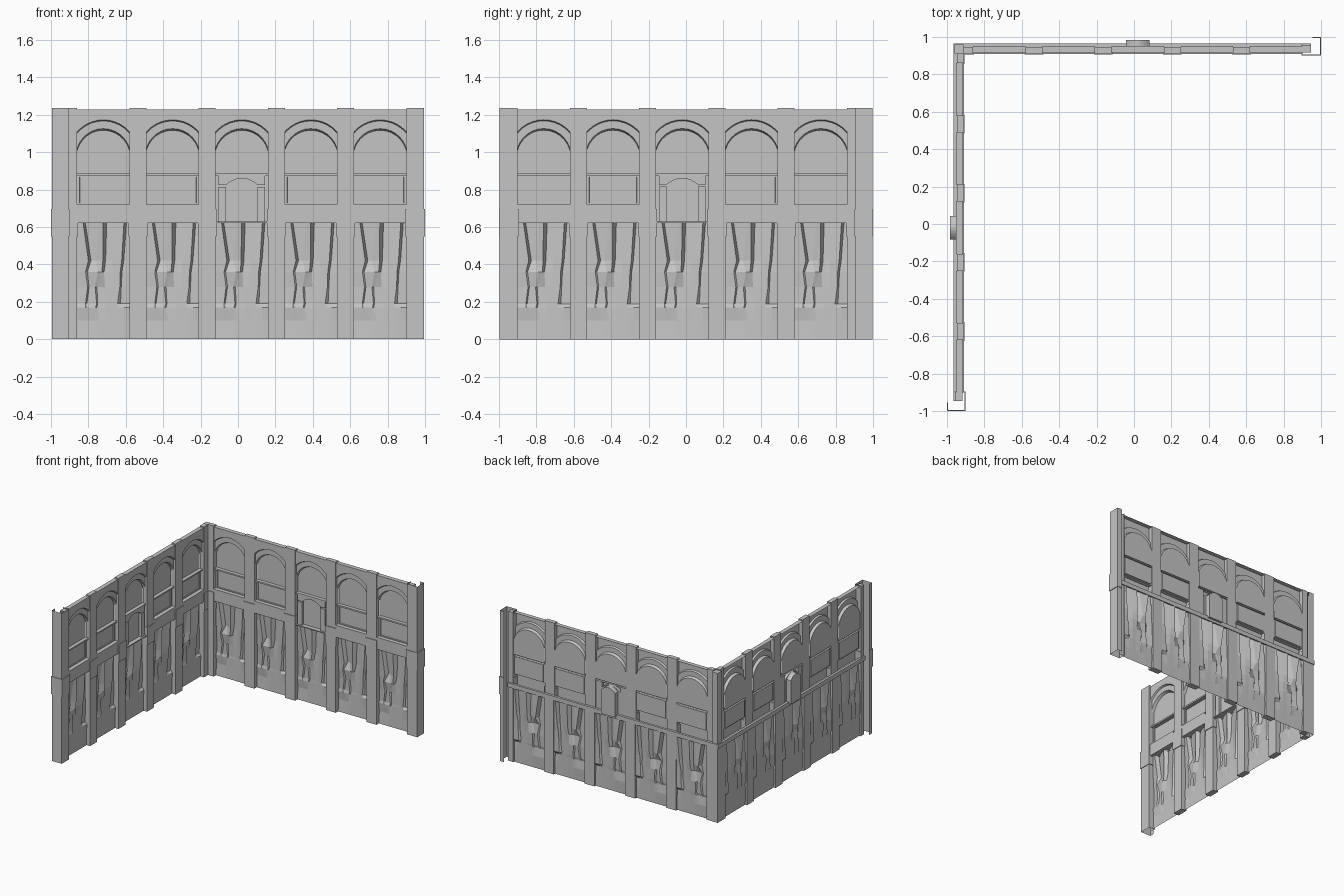
import bpy, bmesh, math
from mathutils import Matrix

cube = bpy.data.objects.get("Cube")
if cube:
    bpy.data.objects.remove(cube)

stone = bpy.data.materials.new("grey stone")
stone.use_nodes = True
stone.diffuse_color = (0.56, 0.56, 0.56, 1)
bsdf = stone.node_tree.nodes["Principled BSDF"]
bsdf.inputs["Base Color"].default_value = (0.56, 0.56, 0.56, 1)
bsdf.inputs["Roughness"].default_value = 0.9

# Local wall space: u along the wall, d depth away from the court, z up
HALF = 0.14          # half width of a bay
STEP = 0.37          # bay spacing
BAYS = [STEP * k for k in range(-2, 3)]
TOP = 1.227          # coping
CAP = 1.236          # pilaster caps


def loft(bm, rows):
    """Skin a sheet through rows of equal point counts."""
    grid = [[bm.verts.new(p) for p in row] for row in rows]
    for a, b in zip(grid, grid[1:]):
        for i in range(len(a) - 1):
            bm.faces.new((a[i], b[i], b[i + 1], a[i + 1]))


def band(bm, u0, u1, profile):
    """Horizontal moulding from a (d, z) profile listed top to bottom."""
    loft(bm, [[(u0, d, z), (u1, d, z)] for d, z in profile])


def column(bm, plan, z0, z1):
    """Vertical sheet from a (u, d) plan listed left to right."""
    loft(bm, [[(u, d, z1) for u, d in plan], [(u, d, z0) for u, d in plan]])


def plate(bm, pts):
    bm.faces.new([bm.verts.new(p) for p in pts])


def finish(bm, name, matrix):
    bmesh.ops.remove_doubles(bm, verts=bm.verts, dist=1e-5)
    me = bpy.data.meshes.new(name)
    bm.to_mesh(me)
    bm.free()
    me.materials.append(stone)
    me.transform(matrix)
    ob = bpy.data.objects.new(name, me)
    bpy.context.collection.objects.link(ob)


# Arched upper part, lofted from the coping down to the sill moulding
def arch(bm, c):
    us = [-HALF * math.cos(math.pi * i / 14) for i in range(15)]

    def line(d, z):
        return [(c + u, d, z) for u in us]

    def arc(r, mid, d):
        return [(c + u, d, mid + math.sqrt(max(r * r - u * u, 0))) for u in us]
    loft(bm, [line(0.047, TOP), line(0.011, TOP), arc(0.185, 0.988, 0.011),
              arc(0.181, 0.986, 0.025), arc(0.145, 0.981, 0.025), arc(0.144, 0.973, 0.047),
              line(0.047, 0.885), line(0.018, 0.885), line(0.018, 0.873), line(0.045, 0.873)])


# Framed middle panel with the string course below it
def panel(bm, c):
    def rect(w, z0, z1, d):
        return [(c - w, d, z1), (c + w, d, z1), (c + w, d, z0), (c - w, d, z0), (c - w, d, z1)]
    loft(bm, [rect(HALF, 0.72, 0.873, 0.037), rect(0.127, 0.727, 0.868, 0.037),
              rect(0.126, 0.728, 0.867, 0.044)])
    plate(bm, rect(0.126, 0.728, 0.867, 0.044)[3::-1])
    band(bm, c - HALF, c + HALF, [(0.037, 0.72), (0.005, 0.72), (0.005, 0.622), (0.06, 0.622)])


# Arched door of the middle bay, with a block standing out behind it
def door(bm, c):
    def outline(w, d):
        pts = [(c - w, d, 0.63)]
        for i in range(9):
            t = -1 + i / 4
            pts.append((c + w * t, d, 0.825 + 0.035 * (1 - t * t)))
        return pts + [(c + w, d, 0.63), (c - w, d, 0.63)]
    front, leaf = outline(0.085, 0.018), outline(0.085, 0.04)
    block, back = outline(0.064, 0.04), outline(0.064, 0.079)
    loft(bm, [front, leaf])
    plate(bm, leaf[-2::-1])
    loft(bm, [block, back])
    plate(bm, back[:-1])
    head = front[1:10]
    loft(bm, [[(p[0], 0.045, 0.873) for p in head], [(p[0], 0.018, 0.873) for p in head], head])
    band(bm, c - HALF, c + HALF, [(0.04, 0.63), (0.005, 0.63), (0.005, 0.622), (0.06, 0.622)])
    for s in (-1, 1):
        a, b = sorted((c + s * 0.085, c + s * 0.125))
        column(bm, [(e, 0.037) for e in sorted((c + s * 0.085, c + s * HALF))], 0.622, 0.873)
        for z0, z1 in ((0.622, 0.815), (0.825, 0.873)):
            column(bm, [(a, 0.037), (a, 0.018), (b, 0.018), (b, 0.037)], z0, z1)
            plate(bm, [(a, 0.018, z1), (b, 0.018, z1), (b, 0.037, z1), (a, 0.037, z1)])


# Broken rock face: heights, then positions and depths per row in hundredths
ROCK_Z = [62.2, 42, 36, 28, 19, 17, 10, 0]
ROCK_U = [
    [-10.8, -9.6, -2.2, -0.2, 1.8, 6, 11, 12.4],
    [-8.0, -6.6, -4.5, -0.3, 1.2, 5, 9.8, 10.9],
    [-9.5, -8.6, -3, -0.8, 0.4, 5, 9, 10],
    [-8.4, -7.6, -4.4, -3.4, 0.8, 5, 8.8, 9.6],
    [-9.5, -8.8, -3.6, -3, 2.2, 5, 7.6, 9.2],
    [-9.5, -8.8, -4.2, -3.4, 1.5, 5, 8, 11],
    [-9.5, -5, -4.4, -2, 2, 5, 8, 11],
    [-9.5, -5, -4, -2, 2, 5, 8, 11]]
ROCK_D = [
    [3.4, 2.6, 5.9, 3.6, 2.6, 5.9, 4.6, 3, 5.8, 5],
    [4, 3, 5.9, 5.4, 3, 5.6, 4.6, 3, 5.4, 5],
    [4.4, 3.2, 3.4, 3.2, 3, 4.9, 4.5, 3.4, 5, 4.8],
    [4.8, 3.6, 4.8, 3.8, 4.8, 4.4, 4.3, 3.7, 5, 4.8],
    [4.8, 3.8, 4.6, 3.8, 4.6, 4.2, 4.2, 4, 5.2, 5],
    [3.8, 3.6, 3.6, 3.8, 4.4, 4.1, 4.1, 4, 3.5, 3.3],
    [4.4, 4.4, 4.3, 4.2, 4.1, 4, 4, 3.9, 3.8, 3.8],
    [3.8, 3.8, 3.8, 3.8, 3.8, 3.8, 3.8, 3.8, 3.8, 3.8]]


def rock(bm, c):
    rows = []
    for z, us, ds in zip(ROCK_Z, ROCK_U, ROCK_D):
        rows.append([(c + u / 100, d / 100, z / 100) for u, d in zip([-14] + us + [14], ds)])
    loft(bm, rows)


def collar(bm, inner, outer):
    loft(bm, [[(u, d, z) for u, d in plan] for plan, z in
              ((inner, 0.695), (outer, 0.695), (outer, 0.55), (inner, 0.55))])


# Closed pilaster with a collar, thicker in its lower half
def pilaster(bm, a, b):
    f = 0.006
    for z0, z1, back in ((0, 0.622, 0.055), (0.622, CAP, 0.042)):
        column(bm, [(a, back), (a, f), (b, f), (b, back), (a, back)], z0, z1)
    for z, back in ((0, 0.055), (CAP, 0.042)):
        plate(bm, [(a, f, z), (b, f, z), (b, back, z), (a, back, z)])
    collar(bm, [(a, 0.037), (a, f), (b, f), (b, 0.037)],
           [(a - 0.005, 0.037), (a - 0.005, 0), (b + 0.005, 0), (b + 0.005, 0.037)])


# Open channel-shaped pillar closing the free end of a wall
def end_pillar(bm, s):
    def plan(e):
        pts = [(s * (0.88 - e), 0.055), (s * (0.88 - e), -e), (s * (0.975 + e), -e),
               (s * (0.975 + e), 0.09 + e), (s * 0.935, 0.09 + e)]
        return pts[::s]
    column(bm, plan(0), 0, CAP)
    collar(bm, plan(0), plan(0.005))
    # wall core running into the channel
    band(bm, *sorted((s * 0.88, s * 0.927)), [(0.011, TOP), (0.05, TOP), (0.05, 0)])


# The two walls meet at the back left corner
WALLS = {
    "back": (Matrix.Translation((0.02, 0.905, 0)), 1),
    "left": (Matrix.Translation((-0.905, -0.02, 0)) @ Matrix.Rotation(math.pi / 2, 4, 'Z'), -1)}
for wall, (matrix, side) in WALLS.items():
    for name, build, bays in (("arches", arch, BAYS), ("door", door, BAYS[2:3]),
                              ("panels", panel, BAYS[:2] + BAYS[3:]), ("rock_face", rock, BAYS)):
        bm = bmesh.new()
        for c in bays:
            build(bm, c)
        finish(bm, f"{wall}_wall_{name}", matrix)
    bm = bmesh.new()
    for c in BAYS[:-1]:
        pilaster(bm, c + HALF, c + STEP - HALF)
    pilaster(bm, *sorted((-side * 0.88, -side * 0.931)))
    finish(bm, f"{wall}_wall_pilasters", matrix)
    bm = bmesh.new()
    end_pillar(bm, side)
    finish(bm, f"{wall}_wall_end_pillar", matrix)
    # continuous ledge along the outer side
    bm = bmesh.new()
    band(bm, *sorted((-side * 0.985, side * 0.927)),
         [(0.042, 0.645), (0.061, 0.645), (0.061, 0.61), (0.05, 0.61)])
    finish(bm, f"{wall}_wall_rear_ledge", matrix)

# Corner post joining the outer sides
bm = bmesh.new()
column(bm, [(-0.911, 0.96), (-0.96, 0.96), (-0.96, 0.911)], 0, TOP)
plate(bm, [(-0.96, 0.911, TOP), (-0.911, 0.911, TOP), (-0.911, 0.96, TOP), (-0.96, 0.96, TOP)])
finish(bm, "corner_post", Matrix())
